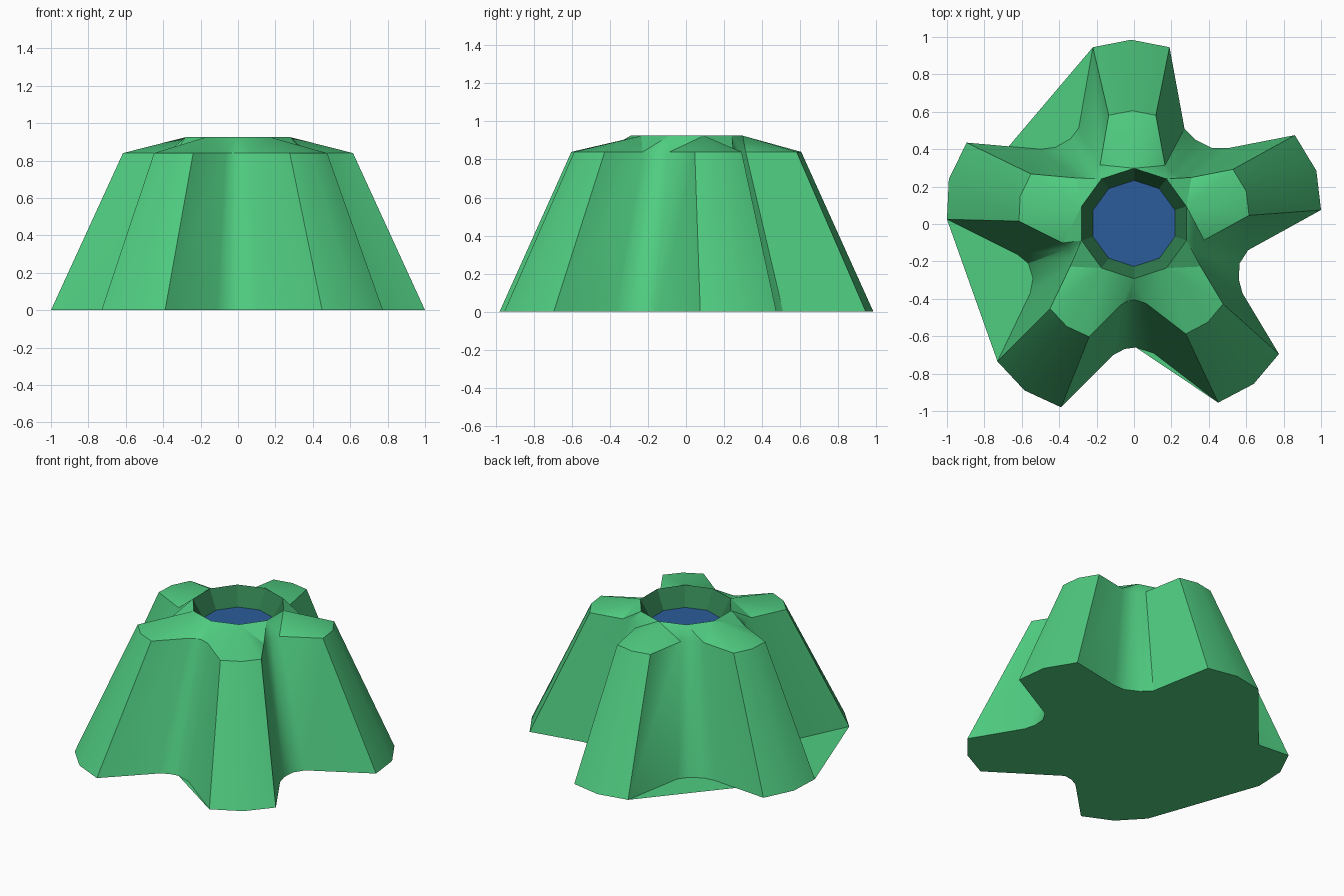
import bpy, math

cube = bpy.data.objects.get("Cube")
if cube:
    bpy.data.objects.remove(cube, do_unlink=True)


def material(name, rgb):
    m = bpy.data.materials.new(name)
    m.use_nodes = True
    m.diffuse_color = (*rgb, 1)
    m.node_tree.nodes["Principled BSDF"].inputs["Base Color"].default_value = (*rgb, 1)
    return m


GREEN = material("leaf green", (0.08, 0.61, 0.22))
DARK = material("dark green", (0.03, 0.21, 0.078))
BLUE = material("water blue", (0.025, 0.107, 0.328))


def build(name, verts, faces, mat, smooth=False):
    mesh = bpy.data.meshes.new(name)
    mesh.from_pydata(verts, [], faces)
    mesh.materials.append(mat)
    ob = bpy.data.objects.new(name, mesh)
    bpy.context.collection.objects.link(ob)
    if smooth:
        bpy.ops.object.select_all(action='DESELECT')
        ob.select_set(True)
        bpy.context.view_layer.objects.active = ob
        bpy.ops.object.shade_smooth_by_angle(angle=math.radians(30))
    return ob


def ring(radius, z, count=10):
    return [(radius * math.cos(math.pi / 2 + math.tau * i / count),
             radius * math.sin(math.pi / 2 + math.tau * i / count) + 0.003, z)
            for i in range(count)]


# Footprint: each row is one ridge (3 points) and the valley after it (4 points)
FOOT = [
    (.19, .945), (-.015, .985), (-.22, .945), (-.295, .515), (-.34, .455), (-.42, .41), (-.50, .40),
    (-.895, .435), (-.99, .24), (-1, .025), (-.62, -.165), (-.565, -.21), (-.54, -.29), (-.555, -.37),
    (-.73, -.735), (-.585, -.89), (-.39, -.98), (-.11, -.70), (-.05, -.668), (.01, -.66), (.105, -.69),
    (.45, -.955), (.64, -.855), (.775, -.695), (.58, -.37), (.56, -.295), (.565, -.21), (.61, -.14),
    (1, .075), (.975, .285), (.86, .475), (.50, .405), (.42, .405), (.33, .45), (.27, .51),
]
N = len(FOOT)
SHRINK, SHOULDER_Z, RIM_Z, FLOOR_Z = 0.615, 0.84, 0.925, 0.80

# Slopes and sloping cap up to the crater rim
foot = [(x, y, 0) for x, y in FOOT]
shoulder = [(x * SHRINK, y * SHRINK, SHOULDER_Z) for x, y in FOOT]
rim = ring(0.295, RIM_Z)
faces = [(i, (i + 1) % N, N + (i + 1) % N, N + i) for i in range(N)]


def s(i):
    return N + i % N


def r(i):
    return 2 * N + i % 10


for k in range(5):
    a = 7 * k
    for i in range(a - 1, a + 3):          # fan over the ridge
        faces.append((s(i), s(i + 1), r(2 * k)))
    faces.append((s(a + 3), r(2 * k + 1), r(2 * k)))
    for i in range(a + 3, a + 6):          # fan over the valley
        faces.append((s(i), s(i + 1), r(2 * k + 1)))
    faces.append((s(a + 6), r(2 * k + 2), r(2 * k + 1)))
build("mountain_slopes", foot + shoulder + rim, faces, GREEN, True)

# Crater wall and floor
floor = ring(0.23, FLOOR_Z)
build("crater_wall", rim + floor,
      [(i, (i + 1) % 10, 10 + (i + 1) % 10, 10 + i) for i in range(10)], DARK)
build("crater_floor", floor, [tuple(range(10))], BLUE)

# Flat base, which bridges three of the valleys
skipped = {3, 4, 5, 6, 10, 11, 12, 13, 20}
outline = []
for i, p in enumerate(foot):
    if i not in skipped:
        outline.append(p)
    if i == 2:
        outline.append((-.67, .415, 0))
build("base", outline, [tuple(reversed(range(len(outline))))], GREEN)
